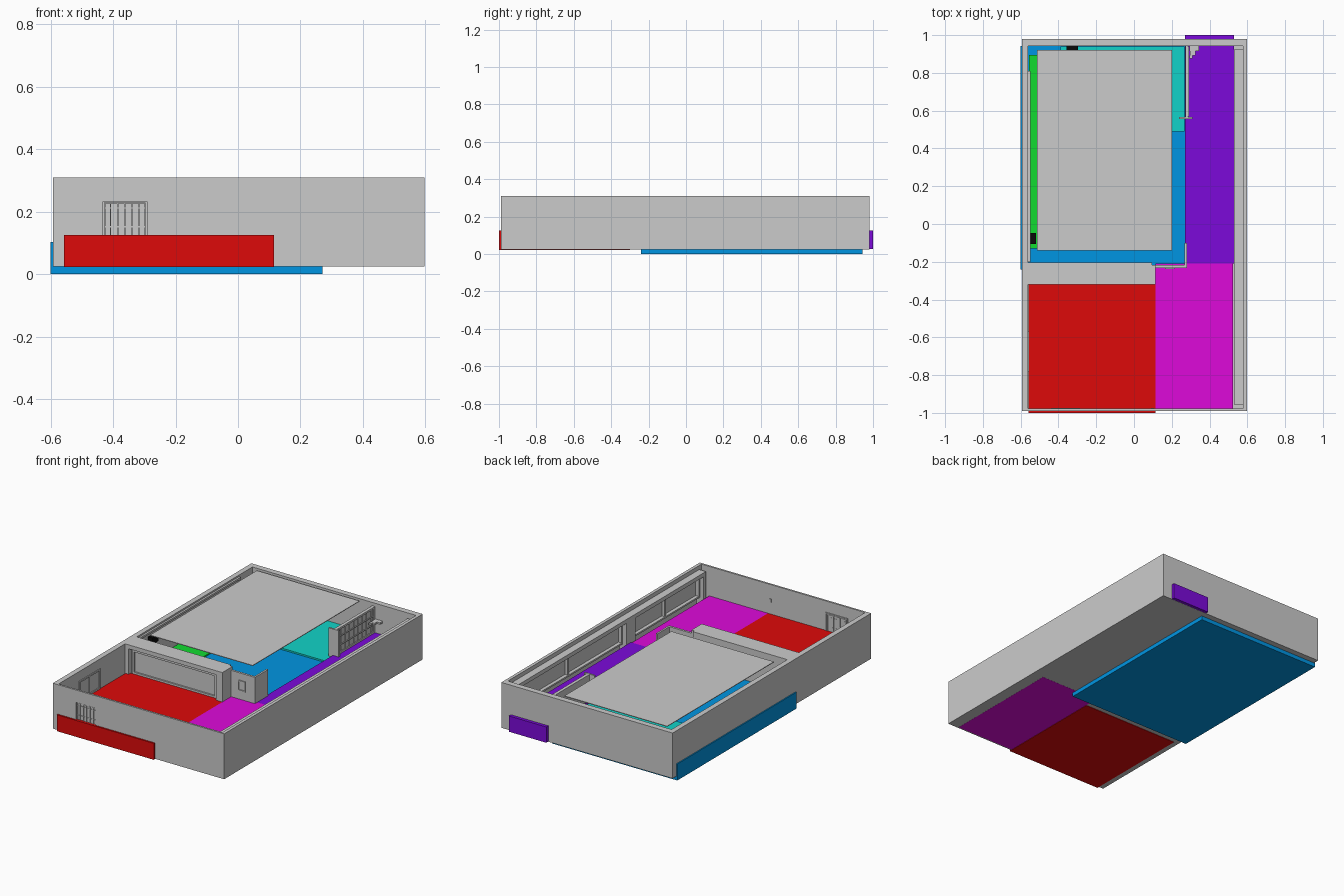
import bpy, bmesh
from mathutils import Matrix, Vector

if "Cube" in bpy.data.objects:
    bpy.data.objects.remove(bpy.data.objects["Cube"])


def boxes(name, spans, color=None):
    """One object made of axis-aligned boxes given as (x0, x1, y0, y1, z0, z1)."""
    bm = bmesh.new()
    for x0, x1, y0, y1, z0, z1 in spans:
        mid = Vector((x0 + x1, y0 + y1, z0 + z1)) / 2
        m = Matrix.Translation(mid) @ Matrix.Diagonal((x1 - x0, y1 - y0, z1 - z0, 1))
        bmesh.ops.create_cube(bm, size=1, matrix=m)
    me = bpy.data.meshes.new(name)
    bm.to_mesh(me)
    bm.free()
    ob = bpy.data.objects.new(name, me)
    bpy.context.collection.objects.link(ob)
    if color:
        mat = bpy.data.materials.new(name + "_color")
        mat.diffuse_color = (*color, 1)
        mat.use_nodes = True
        mat.node_tree.nodes["Principled BSDF"].inputs["Base Color"].default_value = mat.diffuse_color
        me.materials.append(mat)
    return ob


def frame(axis, depth, a0, a1, z0, z1, t, bottom=True):
    """Four bars around an opening that runs along x or y."""
    parts = [(a0, a0 + t, z0, z1), (a1 - t, a1, z0, z1), (a0 + t, a1 - t, z1 - t, z1)]
    if bottom:
        parts.append((a0 + t, a1 - t, z0, z0 + t))
    d0, d1 = depth
    if axis == "x":
        return [(p, q, d0, d1, r, s) for p, q, r, s in parts]
    return [(d0, d1, p, q, r, s) for p, q, r, s in parts]


B, T = 0.025, 0.31      # underside and top of the shell
F = 0.125               # finished floor level

# Coloured floor blocks, some pushing through the outer walls
boxes("main_room_floor", [(-.60, .27, -.24, .943, 0, .103)], (0, .30, .76))
boxes("front_room_floor", [(-.558, .115, -1.0, -.30, .022, F)], (.73, .003, .003))
boxes("entry_floor", [(.115, .523, -.982, -.21, .0245, F)], (.73, .003, .70))
boxes("hall_floor", [(.27, .53, -.21, 1.0, .026, F)], (.20, .003, .70))
boxes("dining_floor", [(-.39, .268, .49, .941, .03, .113)], (.006, .65, .58))
boxes("side_floor", [(-.555, -.34, -.13, .895, .03, .111)], (.006, .71, .03))

# Shell: base slab and outer walls, with a door opening in the front wall
boxes("base_slab", [(-.593, .597, -.99, .98, B, .03)])
boxes("left_wall", [(-.593, -.56, -.99, .98, B, T)])
boxes("right_wall", [(.577, .597, -.99, .98, B, T)])
boxes("back_wall", [(-.56, .577, .943, .98, B, T)])
DX0, DX1, DZ = -.44, -.285, .24
boxes("front_wall", [(-.56, DX0, -.99, -.978, B, T), (DX1, .577, -.99, -.978, B, T),
                     (DX0, DX1, -.99, -.978, DZ, T), (DX0, DX1, -.99, -.978, B, F)])

# Front door: double frame, pane, vertical bars and short cross rails
door = frame("x", (-.99, -.974), DX0, DX1, F, DZ, .007, False)
door += frame("x", (-.986, -.976), DX0 + .011, DX1 - .011, F, DZ - .01, .004, False)
door.append((DX0, DX1, -.981, -.979, F, DZ))
for i in range(5):
    x = DX0 + .032 + i * .0228
    door.append((x - .002, x + .002, -.986, -.976, F, DZ - .012))
for z in (.15, .21):
    door.append((DX0 + .013, DX1 - .013, -.984, -.978, z, z + .004))
boxes("front_door", door)

# Framed glazing along the inside of the right wall
glazing = []
for y0, y1 in ((-.955, -.23), (-.19, .925)):
    glazing += frame("y", (.53, .577), y0, y1, .03, .285, .025)
    glazing += frame("y", (.555, .577), y0 + .025, y1 - .025, F, .26, .01)
    ym = (y0 + y1) / 2
    glazing.append((.56, .577, ym - .008, ym + .008, F, .26))
glazing.append((.53, .577, -.23, -.19, .03, .285))
boxes("window_frames", glazing)

# Thick dividing wall with a shallow framed recess facing the front room
divider = [(-.56, .095, -.29, -.205, .03, T)]
divider += frame("x", (-.32, -.29), -.56, .095, .10, T, .025, False)
divider += frame("x", (-.30, -.29), -.525, .06, F, .275, .012)
boxes("dividing_wall", divider)

# Corner screen wall with a small hatch
corner = [(.095, .28, -.232, -.218, .10, .29), (.268, .28, -.218, -.10, .10, .29),
          (.095, .115, -.32, -.218, .10, T)]
corner += frame("x", (-.238, -.232), .165, .215, .18, .245, .006)
boxes("corner_wall", corner)

# Slatted partition between hall and dining area
slats = [(.272, .286, .56, .943, .10, .29), (.238, .31, .556, .567, .10, .29)]
slats += frame("y", (.286, .292), .57, .94, F, .29, .012)
for i in range(8):
    y = .61 + i * .042
    slats.append((.286, .290, y, y + .005, F + .012, .278))
for z in (.175, .23):
    slats.append((.286, .291, .582, .928, z, z + .006))
boxes("partition", slats)

# Coat hooks in the back corner of the hall
boxes("coat_rack", [(.294, .345, .915, .943, .20, .212), (.296, .325, .893, .915, .20, .212),
                    (.294, .31, .877, .893, .20, .212)])

# Side window and wall trim on the left wall
side = frame("y", (-.564, -.555), -.78, -.57, F, .25, .01)
side.append((-.563, -.556, -.68, -.67, F, .24))
boxes("side_window", side)
boxes("left_trim", frame("y", (-.562, -.548), -.20, .81, .10, .30, .012, False))
boxes("wall_switch", [(.09, .105, -.979, -.973, .20, .222)])

# Suspended ceiling panel
boxes("ceiling_panel", [(-.513, .20, -.14, .92, .305, .309)])

# Dark wall units
boxes("wall_units", [(-.55, -.519, -.105, -.048, .235, .275),
                     (-.358, -.297, .921, .943, .235, .275)], (.003, .003, .003))
